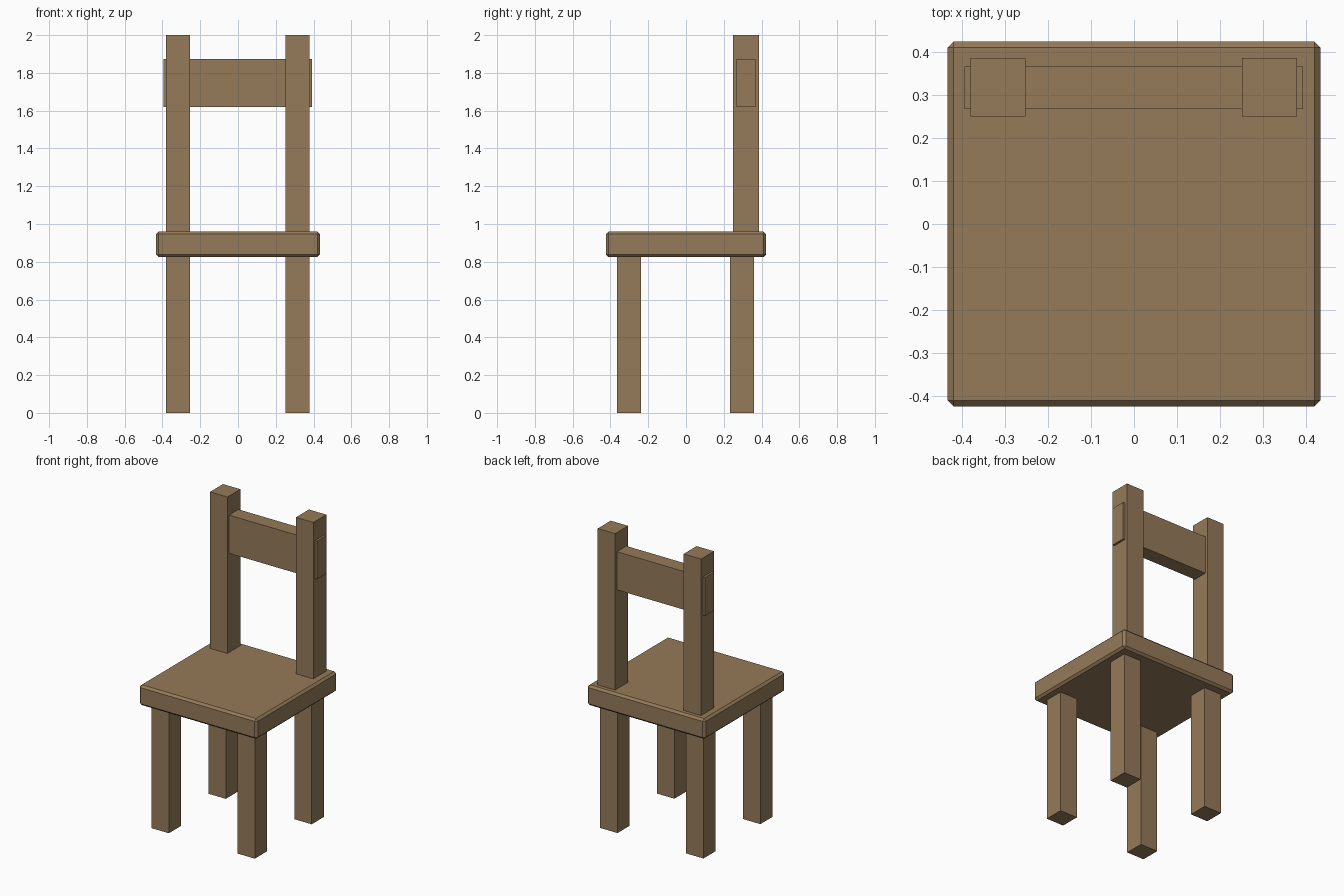
import bpy

if "Cube" in bpy.data.objects:
    bpy.data.objects.remove(bpy.data.objects["Cube"])

wood = bpy.data.materials.new("brown wood")
wood.diffuse_color = (0.30, 0.195, 0.10, 1)
wood.use_nodes = True
wood.node_tree.nodes["Principled BSDF"].inputs["Base Color"].default_value = wood.diffuse_color


def box(name, lo, hi, bevel=0.0):
    """Axis-aligned box between two corners, optionally chamfered."""
    centre = [(a + b) / 2 for a, b in zip(lo, hi)]
    size = [b - a for a, b in zip(lo, hi)]
    bpy.ops.mesh.primitive_cube_add(size=1, location=centre)
    ob = bpy.context.object
    ob.name = name
    ob.scale = size
    bpy.ops.object.transform_apply(location=False, rotation=False, scale=True)
    ob.data.materials.append(wood)
    if bevel:
        mod = ob.modifiers.new("chamfer", 'BEVEL')
        mod.width = bevel
        mod.segments = 1
    return ob


# Chamfered seat
box("seat", (-0.434, -0.4245, 0.825), (0.434, 0.4245, 0.960), 0.014)

# Legs below the seat and back posts above it, on both sides
for side, x0, x1 in (("left", -0.381, -0.253), ("right", 0.251, 0.379)):
    box(f"front_leg_{side}", (x0, -0.365, 0), (x1, -0.237, 0.83))
    box(f"back_leg_{side}", (x0, 0.233, 0), (x1, 0.361, 0.83))
    box(f"back_post_{side}", (x0, 0.250, 0.955), (x1, 0.386, 2.0))

# Back rail, its ends poking through the posts
box("back_rail", (-0.395, 0.268, 1.619), (0.393, 0.367, 1.873))
